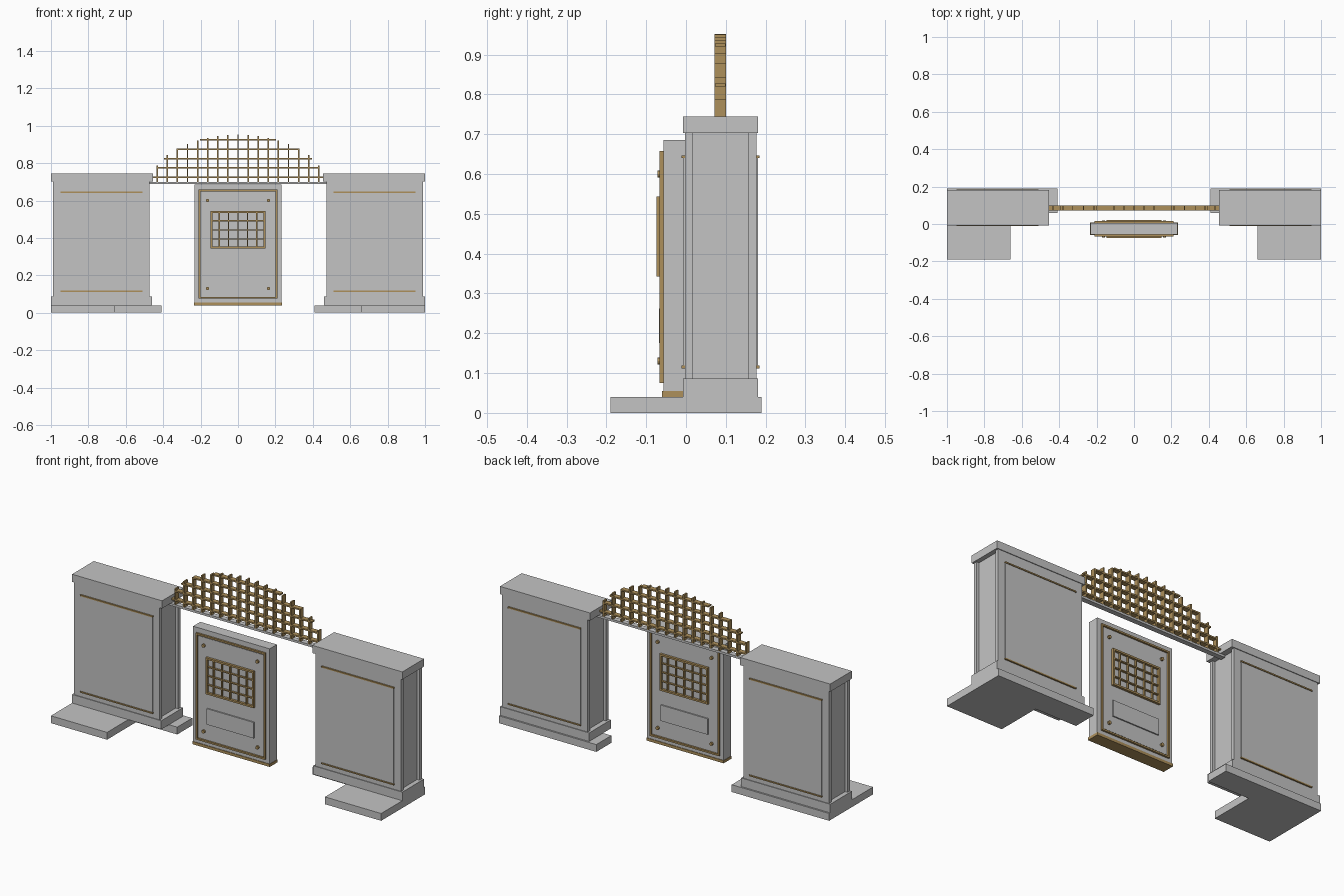
import bpy, bmesh, math

cube = bpy.data.objects.get("Cube")
if cube:
    bpy.data.objects.remove(cube, do_unlink=True)


def make_material(name, rgb):
    mat = bpy.data.materials.new(name)
    mat.use_nodes = True
    mat.diffuse_color = (*rgb, 1)
    mat.node_tree.nodes["Principled BSDF"].inputs["Base Color"].default_value = (*rgb, 1)
    return mat


STONE = make_material("stone grey", (0.55, 0.55, 0.55))
BRASS = make_material("aged brass", (0.42, 0.28, 0.105))


def finish(name, bm, mat):
    bmesh.ops.recalc_face_normals(bm, faces=bm.faces)
    mesh = bpy.data.meshes.new(name)
    bm.to_mesh(mesh)
    bm.free()
    mesh.materials.append(mat)
    obj = bpy.data.objects.new(name, mesh)
    bpy.context.collection.objects.link(obj)
    return obj


def add_box(bm, x, y, z):
    """Add a box given its (low, high) range on each axis."""
    verts = bmesh.ops.create_cube(bm, size=1)["verts"]
    for v in verts:
        v.co = [r[0] if c < 0 else r[1] for c, r in zip(v.co, (x, y, z))]


def boxes(name, mat, *ranges):
    bm = bmesh.new()
    for r in ranges:
        add_box(bm, *r)
    return finish(name, bm, mat)


def frame(name, mat, half, z, y, w):
    """Rectangular border facing front or back."""
    return boxes(name, mat,
                 ((-half, half), y, (z[0], z[0] + w)),
                 ((-half, half), y, (z[1] - w, z[1])),
                 ((-half, w - half), y, (z[0] + w, z[1] - w)),
                 ((half - w, half), y, (z[0] + w, z[1] - w)))


# Side walls
WALL_Y = 0.087
for side, s in (("right", -1), ("left", 1)):
    def span(a, b):
        return tuple(sorted((s * a, s * b)))

    # L-shaped footing
    bm = bmesh.new()
    outline = [(1, -0.19), (0.66, -0.19), (0.66, 0.06), (0.41, 0.06), (0.41, 0.19), (1, 0.19)]
    face = bm.faces.new([bm.verts.new((s * x, y, 0)) for x, y in outline])
    top = bmesh.ops.extrude_face_region(bm, geom=[face])["geom"]
    for v in top:
        if isinstance(v, bmesh.types.BMVert):
            v.co.z = 0.04
    finish(side + "_footing", bm, STONE)

    boxes(side + "_wall_plinth", STONE, (span(0.46, 1), (-0.007, 0.181), (0.04, 0.087)))
    boxes(side + "_wall_cap", STONE, (span(0.455, 1), (-0.007, 0.181), (0.703, 0.745)))
    boxes(side + "_wall_core", STONE, (span(0.487, 0.975), (0.017, 0.157), (0.087, 0.703)))
    boxes(side + "_wall_faces", STONE,
          (span(0.472, 0.99), (-0.003, 0.017), (0.087, 0.703)),
          (span(0.472, 0.99), (0.157, 0.177), (0.087, 0.703)))

    # Raised panel with brass strips on both faces
    for label, d in (("front", -1), ("back", 1)):
        def depth(a, b):
            return tuple(sorted((WALL_Y + d * a, WALL_Y + d * b)))
        boxes(f"{side}_{label}_panel", STONE,
              (span(0.513, 0.948), depth(0.09, 0.094), (0.117, 0.642)))
        boxes(f"{side}_{label}_strips", BRASS,
              (span(0.511, 0.95), depth(0.09, 0.098), (0.112, 0.119)),
              (span(0.511, 0.95), depth(0.09, 0.098), (0.64, 0.647)))

# Lintel under the arched lattice
boxes("lintel", STONE, ((-0.48, 0.48), (0.072, 0.1), (0.688, 0.7)))

# Arched lattice clipped to an ellipse
STEP, T = 0.054, 0.004
bm = bmesh.new()
for i in range(-8, 9):
    x = i * STEP
    z_top = 0.69 + 0.262 * math.sqrt(1 - (x / 0.465) ** 2)
    add_box(bm, (x - T, x + T), (0.072, 0.1), (0.7, z_top))
for j in range(5):
    z = 0.724 + j * 0.05
    half = 0.465 * math.sqrt(1 - ((z - 0.69) / 0.262) ** 2) - 0.005
    add_box(bm, (-half, half), (0.0725, 0.0995), (z - T, z + T))
finish("arch_lattice", bm, BRASS)

# Door leaf
DOOR_Y = -0.026
door = boxes("door_leaf", STONE, ((-0.232, 0.232), (-0.057, 0.005), (0.055, 0.685)))
boxes("door_bottom_rail", BRASS, ((-0.234, 0.234), (-0.06, 0.008), (0.04, 0.055)))

# Door trim on both faces
for label, d in (("front", -1), ("back", 1)):
    def depth(a, b):
        return tuple(sorted((DOOR_Y + d * a, DOOR_Y + d * b)))

    frame(f"door_{label}_border", BRASS, 0.21, (0.075, 0.658), depth(0.03, 0.041), 0.009)
    boxes(f"door_{label}_field", STONE, ((-0.196, 0.196), depth(0.03, 0.035), (0.089, 0.644)))
    frame(f"window_{label}_frame", BRASS, 0.146, (0.343, 0.543), depth(0.03, 0.048), 0.01)

    bm = bmesh.new()
    for i in range(-2, 3):
        x = i * 0.05
        add_box(bm, (x - 0.003, x + 0.003), depth(0.03, 0.046), (0.35, 0.535))
    for j in range(-1, 2):
        z = 0.443 + j * 0.049
        add_box(bm, (-0.138, 0.138), depth(0.03, 0.0455), (z - 0.003, z + 0.003))
    finish(f"window_{label}_bars", bm, BRASS)

    boxes(f"door_{label}_plate", STONE, ((-0.142, 0.142), depth(0.03, 0.042), (0.175, 0.262)))

    # Corner studs
    for i, (x, z) in enumerate([(x, z) for x in (-0.163, 0.163) for z in (0.13, 0.6)]):
        bpy.ops.mesh.primitive_cylinder_add(
            vertices=12, radius=0.009, depth=0.016,
            location=(x, DOOR_Y + d * 0.037, z), rotation=(math.pi / 2, 0, 0))
        stud = bpy.context.object
        stud.name = f"door_{label}_stud_{i + 1}"
        stud.data.materials.append(BRASS)
        bpy.ops.object.shade_smooth_by_angle()
